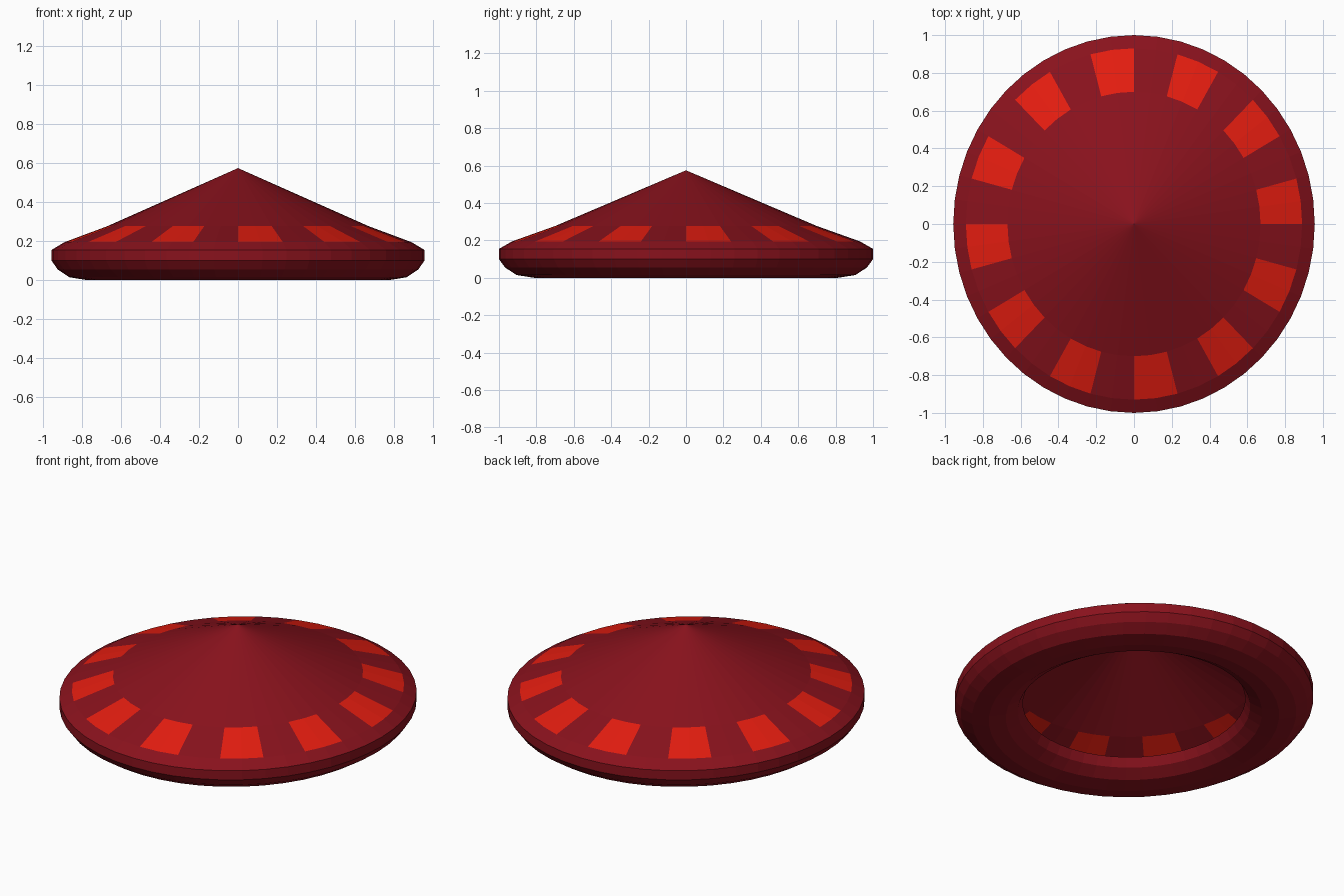
import bpy, bmesh, math

if "Cube" in bpy.data.objects:
    bpy.data.objects.remove(bpy.data.objects["Cube"])

SEGS = 48
X_SCALE = 0.957  # the hat is slightly narrower side to side


def material(name, color):
    m = bpy.data.materials.new(name)
    m.diffuse_color = color
    m.use_nodes = True
    m.node_tree.nodes["Principled BSDF"].inputs["Base Color"].default_value = m.diffuse_color
    return m


dark_red = material("dark_red", (0.25, 0.006, 0.012, 1))
bright_red = material("bright_red", (0.78, 0.012, 0.005, 1))


def lathe(name, profile, patch_band=None):
    """Revolve (radius, z) points; alternate colour along one band."""
    bm = bmesh.new()
    rings = []
    for r, z in profile:
        if r == 0:
            rings.append([bm.verts.new((0, 0, z))] * SEGS)
            continue
        ring = []
        for i in range(SEGS):
            a = 2 * math.pi * i / SEGS
            ring.append(bm.verts.new((r * math.cos(a) * X_SCALE, r * math.sin(a), z)))
        rings.append(ring)
    for b in range(len(rings) - 1):
        top, low = rings[b], rings[b + 1]
        for i in range(SEGS):
            j = (i + 1) % SEGS
            corners = [top[i], low[i], low[j], top[j]]
            face = bm.faces.new(list(dict.fromkeys(corners)))
            if b == patch_band and i % 4 < 2:
                face.material_index = 1
    mesh = bpy.data.meshes.new(name)
    bm.to_mesh(mesh)
    bm.free()
    mesh.materials.append(dark_red)
    mesh.materials.append(bright_red)
    obj = bpy.data.objects.new(name, mesh)
    bpy.context.collection.objects.link(obj)
    return obj


# Conical crown with a ring of twelve bright patches
lathe("crown", [(0, 0.575), (0.70, 0.277), (0.93, 0.195), (1.0, 0.155)], patch_band=1)

# Rolled brim: outer wall, rounded underside, inner lip
lathe("brim_roll", [(1.0, 0.155), (1.0, 0.10), (0.967, 0.055), (0.905, 0.015),
                    (0.81, 0.0), (0.715, 0.015), (0.648, 0.055), (0.62, 0.105)])
